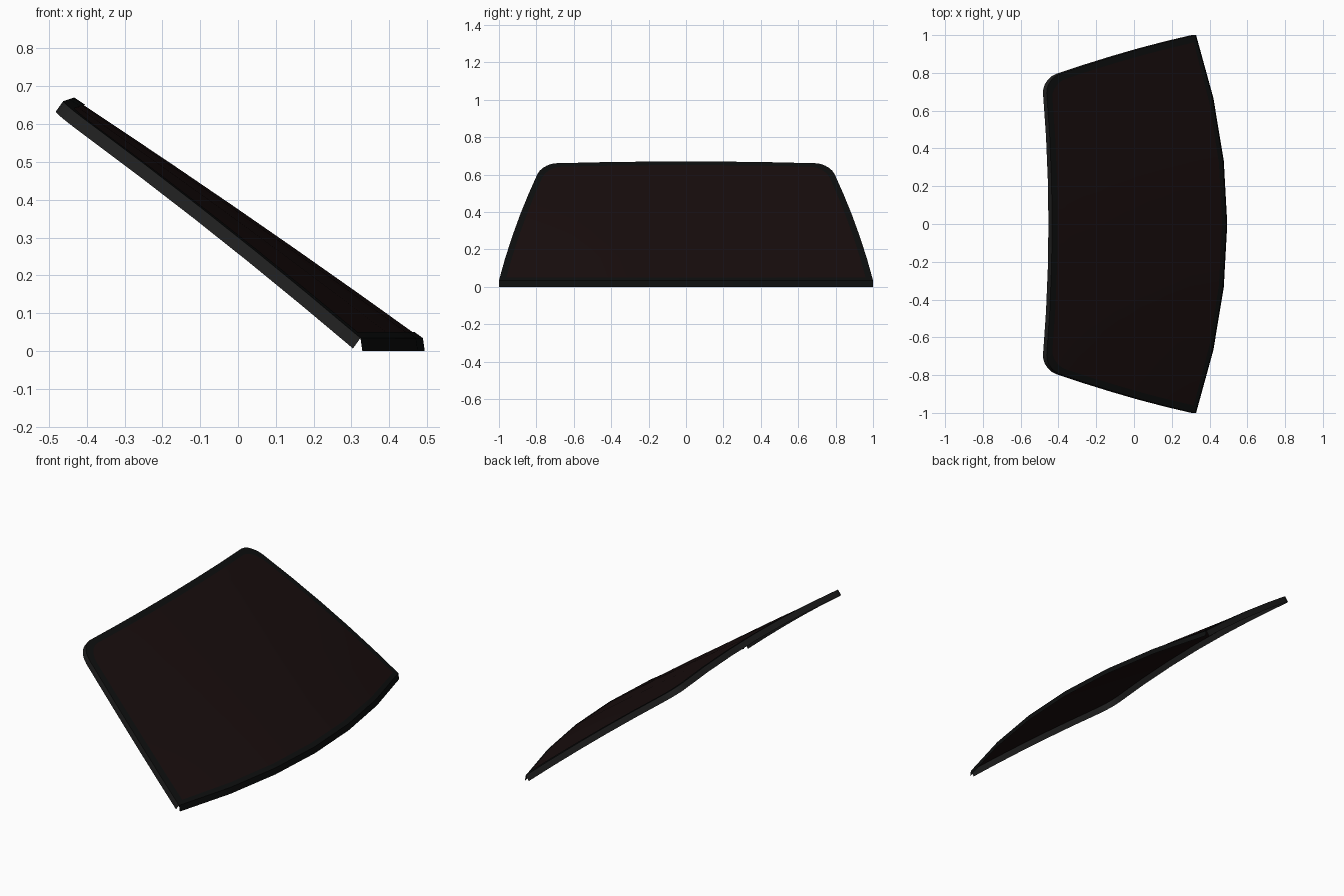
import bpy
import math
from mathutils import Vector

if "Cube" in bpy.data.objects:
    bpy.data.objects.remove(bpy.data.objects["Cube"], do_unlink=True)

COLUMNS = 6
NORMAL = Vector((0.58, 0, 0.81))
LIP = 0.035
DEPTH = 0.034


def material(name, color, roughness):
    mat = bpy.data.materials.new(name)
    mat.use_nodes = True
    mat.diffuse_color = color
    shader = mat.node_tree.nodes["Principled BSDF"]
    shader.inputs["Base Color"].default_value = color
    shader.inputs["Roughness"].default_value = roughness
    return mat


def surface(y, v, lift=0.0):
    """Point on the curved pane: y across, v from the base up to the top edge."""
    base = Vector((0.487 - 0.165 * y * y, y, 0.032))
    top = Vector((-0.435 - 0.06 * y * y, y, 0.668 - 0.02 * y * y))
    bow = 0.024 * v * (1 - v)
    return base.lerp(top, v) + NORMAL * (bow + lift)


def pane_rows(margin, lift=0.0):
    """Rows of points filling the pane outline, with rounded upper corners."""
    low, high = margin * 0.7, 1 - margin * 0.9
    radius_y, radius_v = 0.075, 0.09
    start = high - radius_v
    levels = [(low + (start - low) * i / 5, 0.0) for i in range(5)]
    for i in range(6):
        a = math.pi / 2 * i / 5
        levels.append((start + radius_v * math.sin(a), radius_y * (1 - math.cos(a))))
    rows = []
    for v, cut in levels:
        half = 1 - 0.165 * v - 0.067 * v * v - margin - cut
        rows.append([surface(half * (2 * j / COLUMNS - 1), v, lift)
                     for j in range(COLUMNS + 1)])
    return rows


def border(rows):
    """Base edge, then the edge running up one side, over the top and down."""
    right = [r[-1] for r in rows]
    left = [r[0] for r in reversed(rows)]
    return rows[0], right + rows[-1][-2:0:-1] + left


def grid_object(name, rows, mat):
    width = len(rows[0])
    verts = [p for row in rows for p in row]
    faces = [(i * width + j, i * width + j + 1,
              (i + 1) * width + j + 1, (i + 1) * width + j)
             for i in range(len(rows) - 1) for j in range(width - 1)]
    mesh = bpy.data.meshes.new(name)
    mesh.from_pydata(verts, [], faces)
    mesh.materials.append(mat)
    obj = bpy.data.objects.new(name, mesh)
    bpy.context.collection.objects.link(obj)
    bpy.ops.object.select_all(action="DESELECT")
    obj.select_set(True)
    bpy.context.view_layer.objects.active = obj
    bpy.ops.object.shade_smooth_by_angle(angle=math.radians(30))
    return obj


glass = material("tinted_glass", (0.009, 0.004, 0.004, 1), 0.3)
band = material("black_band", (0.004, 0.0045, 0.0045, 1), 0.6)
rubber = material("rubber", (0.014, 0.014, 0.014, 1), 0.7)

# Curved glass pane
grid_object("glass_pane", pane_rows(LIP * 0.3), glass)

# Seal lip lying on the rim of the glass
outer_base, outer_arch = border(pane_rows(0, 0.003))
inner_base, inner_arch = border(pane_rows(LIP, 0.003))
grid_object("seal_lip_base", [outer_base, inner_base], band)
grid_object("seal_lip_arch", [outer_arch, inner_arch], band)

# Seal skirt: square to the glass at the sides and top, downward at the base
arch_drop = -NORMAL * DEPTH
base_drop = Vector((0.005, 0, -DEPTH))
grid_object("seal_skirt_arch", [[p + arch_drop for p in outer_arch], outer_arch], rubber)
grid_object("seal_skirt_base", [[p + base_drop for p in outer_base], outer_base], band)
